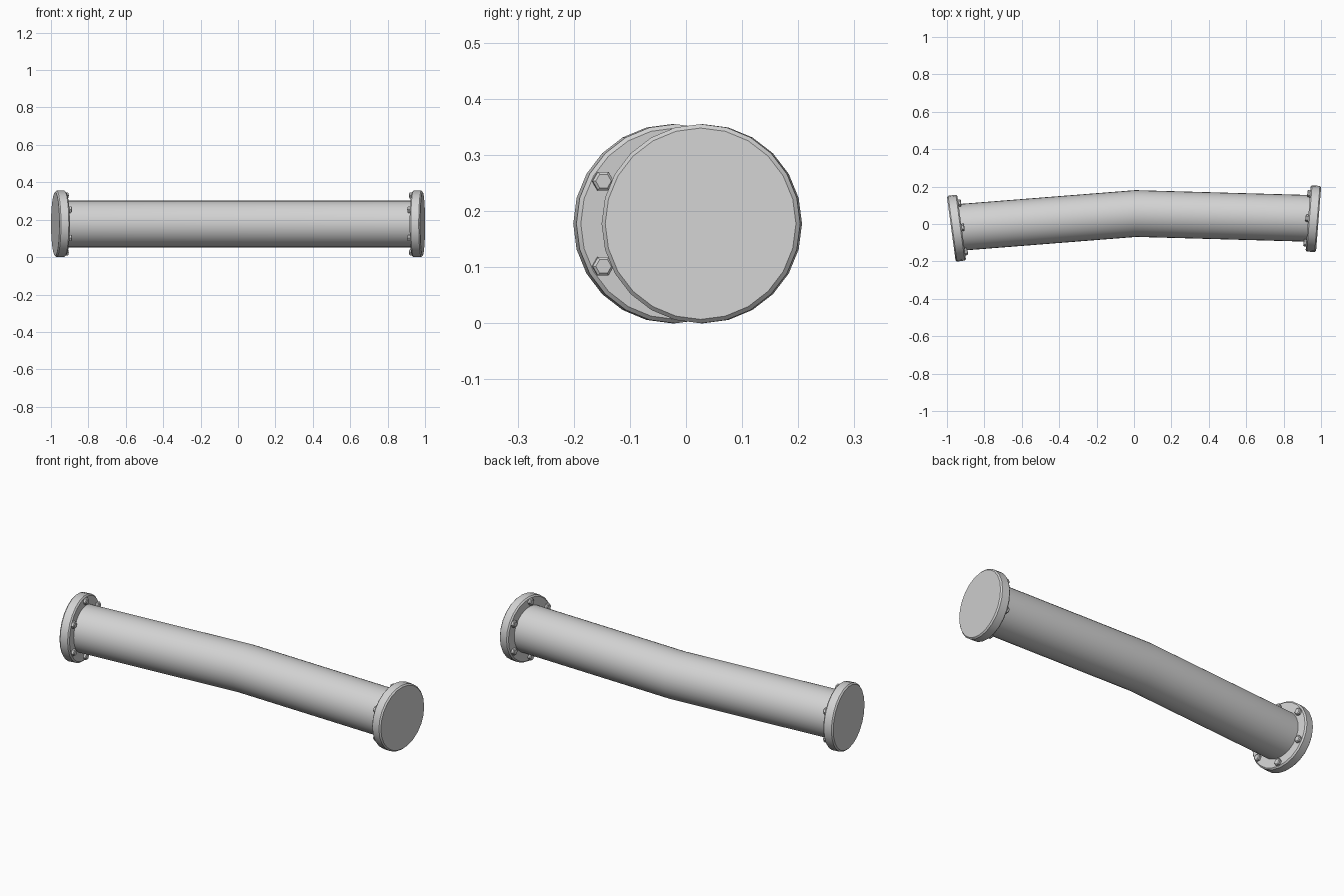
import bpy, bmesh
from math import radians, cos, sin, tau
from mathutils import Matrix

cube = bpy.data.objects.get("Cube")
if cube:
    bpy.data.objects.remove(cube, do_unlink=True)

grey = bpy.data.materials.new("plain_grey")
grey.use_nodes = True
colour = (0.65, 0.65, 0.65, 1)
grey.diffuse_color = colour
grey.node_tree.nodes["Principled BSDF"].inputs["Base Color"].default_value = colour

AXIS_Z = 0.1775


def frame(x, y, angle):
    """Frame on the pipe centreline whose local X runs along the pipe."""
    return Matrix.Translation((x, y, AXIS_Z)) @ Matrix.Rotation(radians(angle), 4, 'Z')


def loft(name, rings, sides):
    """Skin closed circular sections, each given as (frame, radius)."""
    bm = bmesh.new()
    loops = []
    for mat, r in rings:
        turn = [tau * i / sides for i in range(sides)]
        loops.append([bm.verts.new(mat @ Matrix.Translation((0, r * cos(a), r * sin(a))).translation)
                      for a in turn])
    for a, b in zip(loops, loops[1:]):
        for i in range(sides):
            j = (i + 1) % sides
            bm.faces.new((a[i], a[j], b[j], b[i]))
    bm.faces.new(loops[0])
    bm.faces.new(loops[-1])
    bmesh.ops.recalc_face_normals(bm, faces=bm.faces)
    mesh = bpy.data.meshes.new(name)
    bm.to_mesh(mesh)
    bm.free()
    mesh.materials.append(grey)
    obj = bpy.data.objects.new(name, mesh)
    bpy.context.collection.objects.link(obj)
    bpy.ops.object.select_all(action='DESELECT')
    obj.select_set(True)
    bpy.context.view_layer.objects.active = obj
    bpy.ops.object.shade_smooth_by_angle(angle=radians(30))
    return obj


def along(base, profile):
    return [(base @ Matrix.Translation((d, 0, 0)), r) for d, r in profile]


# Pipe with a gentle bend in the middle
loft("pipe", [(frame(-0.93, -0.018, 7.7), 0.125),
              (frame(0.01, 0.056, 1.4), 0.125),
              (frame(0.94, 0.030, -4.5), 0.125)], 32)

# End flanges with bevelled rims, and six hexagonal bolts on each inner face
THICK, RADIUS, BEVEL = 0.056, 0.1775, 0.007
ends = {"right": frame(-0.977, -0.026, 7.7),
        "left": frame(0.987, 0.026, 175.5)}
for side, base in ends.items():
    loft(side + "_flange", along(base, [(0, RADIUS - BEVEL), (BEVEL, RADIUS),
                                        (THICK - BEVEL, RADIUS),
                                        (THICK, RADIUS - BEVEL)]), 24)
    for i in range(6):
        a = tau * (i + 0.5) / 6
        seat = base @ Matrix.Translation((THICK, 0.152 * cos(a), 0.152 * sin(a)))
        loft(f"{side}_bolt_{i + 1}", along(seat, [(-0.005, 0.019), (0.011, 0.019),
                                                  (0.015, 0.014)]), 6)
